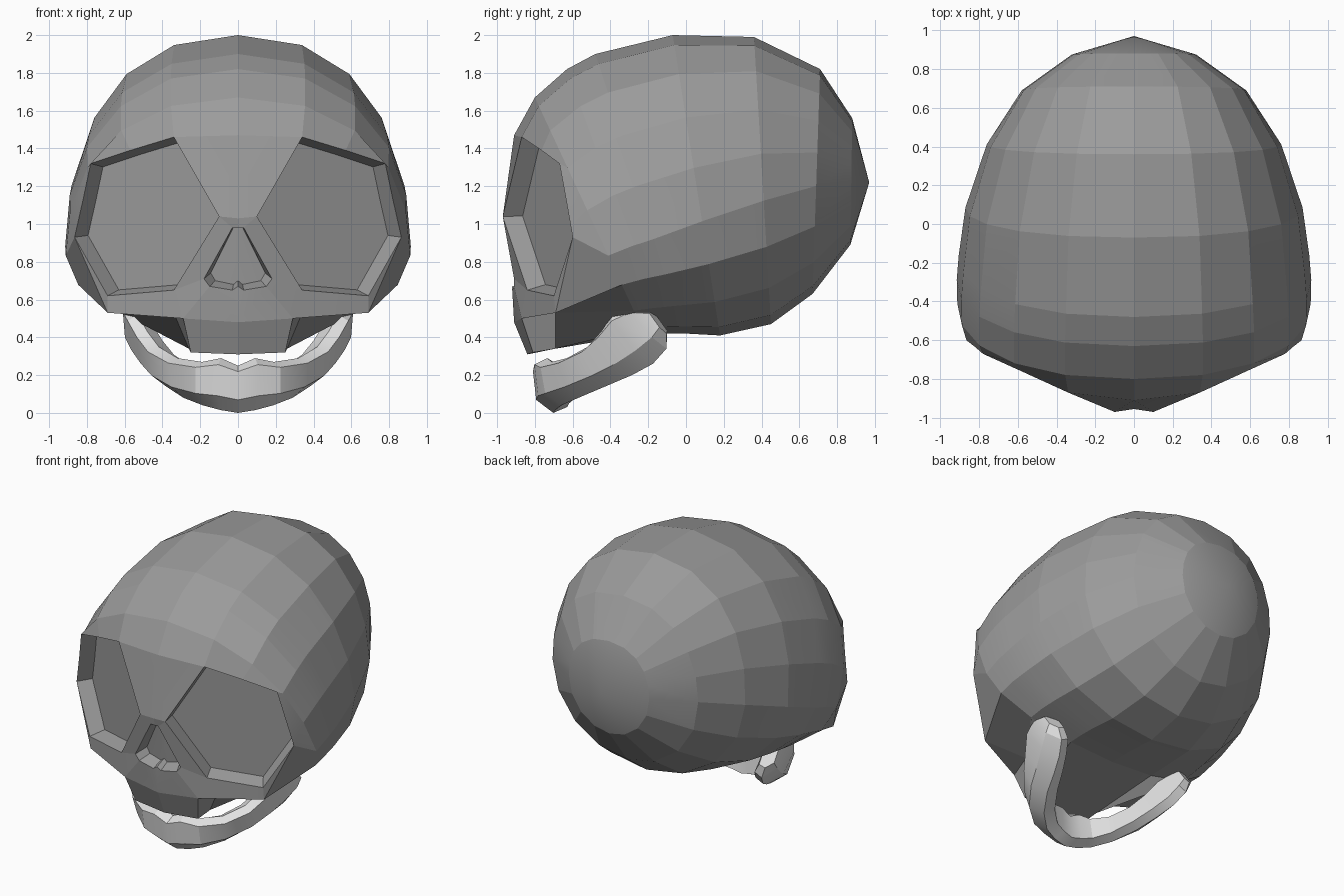
import bpy, bmesh, math
from mathutils import Vector

if "Cube" in bpy.data.objects:
    bpy.data.objects.remove(bpy.data.objects["Cube"], do_unlink=True)


def material(name, rgb):
    m = bpy.data.materials.new(name)
    m.use_nodes = True
    m.diffuse_color = (*rgb, 1)
    m.node_tree.nodes["Principled BSDF"].inputs["Base Color"].default_value = (*rgb, 1)
    return m


def finish(bm, name, mat, angle):
    bmesh.ops.remove_doubles(bm, verts=bm.verts, dist=0.002)
    bmesh.ops.recalc_face_normals(bm, faces=bm.faces)
    me = bpy.data.meshes.new(name)
    bm.to_mesh(me)
    bm.free()
    ob = bpy.data.objects.new(name, me)
    bpy.context.collection.objects.link(ob)
    me.materials.append(mat)
    bpy.ops.object.select_all(action='DESELECT')
    ob.select_set(True)
    bpy.context.view_layer.objects.active = ob
    bpy.ops.object.shade_smooth_by_angle(angle=math.radians(angle))
    return ob


def face(bm, pts):
    """Add a face and its mirror image across x = 0."""
    for s in (1, -1):
        bm.faces.new([bm.verts.new((s * p[0], p[1], p[2])) for p in pts])


def bridge(bm, a, b):
    for i in range(len(a) - 1):
        quad = [a[i], a[i + 1], b[i + 1], b[i]]
        pts = [p for k, p in enumerate(quad) if (Vector(p) - Vector(quad[k - 1])).length > 0.001]
        if len(pts) > 2:
            face(bm, pts)


bone = material("dark grey bone", (0.33, 0.33, 0.33))
pale = material("pale grey bone", (0.76, 0.76, 0.76))

# Cranium: half rings from the back pole to the face
ANGLES = (0, 20, 40, 59, 76, 90, 112, 135, 158, 180)


def half_ring(top, bottom, width, level):
    t, b = Vector((0, *top)), Vector((0, *bottom))
    c = b.lerp(t, level)
    ring = []
    for degrees in ANGLES:
        a = math.radians(degrees)
        power = 0.88 if degrees < 90 else 1
        p = c + ((t if degrees <= 90 else b) - c) * abs(math.cos(a)) ** power
        ring.append((width * max(math.sin(a), 0) ** power, p.y, p.z))
    return ring


rings = [half_ring(*r) for r in (
    ((.97, 1.22), (.97, 1.22), 0, .5),
    ((.88, 1.56), (.87, .89), .32, .5),
    ((.71, 1.82), (.67, .63), .58, .48),
    ((.36, 1.99), (.45, .47), .76, .43),
    ((-.07, 2.0), (.18, .41), .87, .38),
    ((-.48, 1.9), (0, .42), .905, .34),
    ((-.63, 1.82), (-.12, .42), .915, .33),
    ((-.8, 1.67), (-.22, .42), .912, .33))]

# Face boundary: brow, outer eye rim, cheek corner, back of upper jaw
edge = [(0, -.91, 1.47), (.34, -.87, 1.46), (.57, -.765, 1.39), (.78, -.67, 1.32),
        (.82, -.635, 1.13), (.865, -.6, .93), (.69, -.69, .53), (.34, -.69, .53),
        (.26, -.69, .34), (0, -.69, .34)]
rings.append(edge)

bm = bmesh.new()
for a, b in zip(rings, rings[1:]):
    bridge(bm, a, b)

# Nose bridge, cheek and upper jaw plates
bridge_mid, bridge_side = (0, -.955, 1.03), (.1, -.97, 1.04)
rim_out, rim_in = (.69, -.7, .62), (.34, -.84, .65)
jaw_side, jaw_mid = (.29, -.87, .5), (0, -.91, .48)
tooth_side, tooth_mid = (.25, -.81, .32), (0, -.84, .31)
nose_mid_top = (0, -.95, .98)
nose = [nose_mid_top, (.03, -.95, .98), (.18, -.91, .71), (.15, -.91, .67), (.03, -.92, .65), (0, -.92, .67)]
cheek, jaw_root, jaw_back, jaw_back_mid = edge[6:]
for plate in (
        [edge[0], edge[1], bridge_side, bridge_mid],
        [bridge_mid, bridge_side, nose[1], nose[0]],
        [bridge_side, rim_in, nose[2], nose[1]],
        [rim_in, jaw_side, nose[3], nose[2]],
        [nose[3], jaw_side, jaw_mid, nose[4]],
        [nose[4], jaw_mid, nose[5]],
        [edge[5], cheek, rim_out],
        [rim_out, cheek, jaw_side, rim_in],
        [jaw_side, cheek, jaw_root],
        [jaw_side, jaw_root, jaw_back, tooth_side],
        [jaw_side, tooth_side, tooth_mid, jaw_mid],
        [tooth_side, jaw_back, jaw_back_mid, tooth_mid]):
    face(bm, plate)

# Eye sockets: rim stepped inward to a flat floor
rim = [Vector(p) for p in (*edge[1:6], rim_out, rim_in, bridge_side)]
mid = sum(rim, Vector()) / len(rim)
floor = [mid + (p - mid) * .93 + Vector((-.05, .09, 0)) for p in rim]
bridge(bm, rim + rim[:1], floor + floor[:1])
face(bm, floor)

# Nose cavity with a small ledge at its base
back = [Vector(p) + Vector((-.2 * p[0], .08, .03 if p[2] < .8 else 0)) for p in nose]
bridge(bm, nose, back)
face(bm, back)
finish(bm, "skull", bone, 10)

# Lower jaw: a bevelled section swept from the chin to the hinge
stations = [  # top x, bottom x, top (y, z), bottom (y, z), half thickness
    (0, 0, -.74, .25, -.69, 0, .085),
    (.09, .09, -.735, .29, -.68, .015, .085),
    (.19, .18, -.71, .27, -.65, .04, .085),
    (.32, .28, -.63, .29, -.56, .08, .085),
    (.42, .37, -.52, .35, -.42, .14, .085),
    (.48, .43, -.45, .43, -.28, .2, .08),
    (.53, .48, -.39, .52, -.17, .26, .075),
    (.555, .52, -.3, .56, -.1, .34, .07),
    (.56, .55, -.19, .54, -.1, .42, .05)]
section = [(0, 1), (.9, .75), (1.05, -.45), (.15, -1), (-.8, -.75), (-1, .6), (0, 1)]
spine = []
for tx, bx, ty, tz, by, bz, half in stations:
    spine.append((Vector((tx, ty, tz)), Vector((bx, by, bz)), half))
bm = bmesh.new()
loops = []
for i, (top, bottom, half) in enumerate(spine):
    after, before = spine[min(i + 1, len(spine) - 1)], spine[max(i - 1, 0)]
    t = after[0] + after[1] - before[0] - before[1]
    out = Vector((t.y, -t.x, 0)).normalized() if i else Vector((0, -1, 0))
    c, h = (top + bottom) / 2, (top - bottom) / 2
    loops.append([c + out * half * o + h * v for o, v in section])
for a, b in zip(loops, loops[1:]):
    bridge(bm, a, b)
face(bm, loops[-1][:-1])
finish(bm, "lower_jaw", pale, 20)
